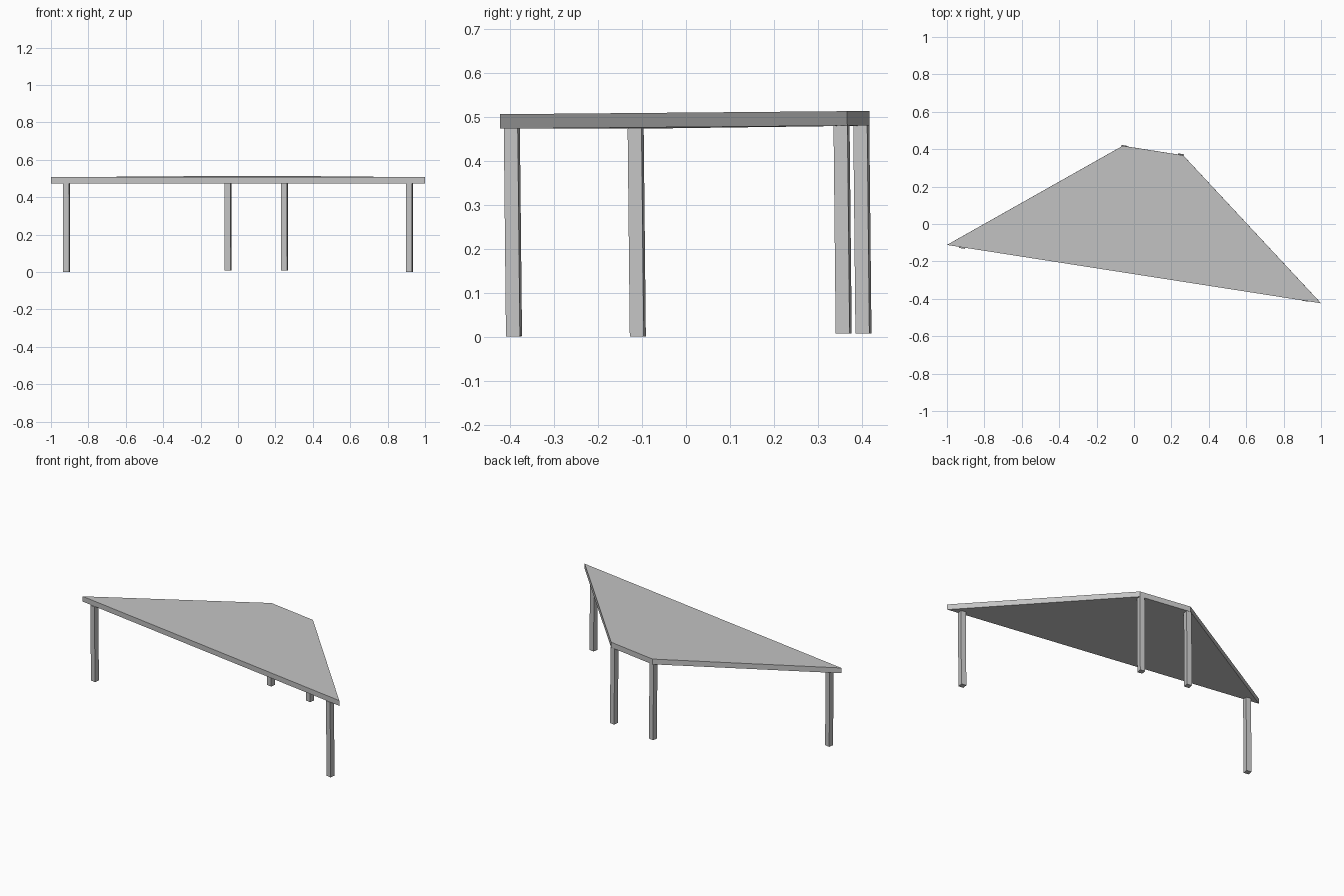
import bpy
import bmesh
import math
from mathutils import Matrix, Vector

cube = bpy.data.objects.get("Cube")
if cube:
    bpy.data.objects.remove(cube, do_unlink=True)

GREY = (0.55, 0.55, 0.55, 1)
grey = bpy.data.materials.new("plain grey")
grey.use_nodes = True
grey.diffuse_color = GREY
grey.node_tree.nodes["Principled BSDF"].inputs["Base Color"].default_value = GREY

TOP, THICK, LEG = 0.507, 0.033, 0.032
YAW = math.radians(-8.9)

# The whole table leans very slightly about its long front edge
pivot = Matrix.Translation((-1, -0.112, TOP))
axis = Vector((math.cos(YAW), math.sin(YAW), 0))
tilt = pivot @ Matrix.Rotation(0.0105, 4, axis) @ pivot.inverted()


def prism(name, outline, bottom, top):
    """Extrude a flat outline upward, then lean it with the table."""
    bm = bmesh.new()
    face = bm.faces.new([bm.verts.new((x, y, bottom)) for x, y in outline])
    ext = bmesh.ops.extrude_face_region(bm, geom=[face])
    verts = [v for v in ext["geom"] if isinstance(v, bmesh.types.BMVert)]
    bmesh.ops.translate(bm, verts=verts, vec=(0, 0, top - bottom))
    bmesh.ops.recalc_face_normals(bm, faces=bm.faces[:])
    bm.transform(tilt)
    mesh = bpy.data.meshes.new(name)
    bm.to_mesh(mesh)
    bm.free()
    mesh.materials.append(grey)
    obj = bpy.data.objects.new(name, mesh)
    bpy.context.collection.objects.link(obj)


# Four-sided tabletop slab
prism("tabletop", [(-1, -0.112), (1, -0.424), (0.263, 0.367), (-0.06, 0.418)],
      TOP - THICK, TOP)

# Square legs, turned to line up with the front edge
legs = {
    "front_right_leg": (-0.917, -0.115),
    "front_left_leg": (0.916, -0.397),
    "back_left_leg": (0.248, 0.354),
    "back_right_leg": (-0.054, 0.399),
}
turn = Matrix.Rotation(YAW, 2)
for name, centre in legs.items():
    square = [Vector(centre) + turn @ Vector((sx, sy)) * LEG / 2
              for sx, sy in ((-1, -1), (1, -1), (1, 1), (-1, 1))]
    prism(name, square, 0.001, TOP - THICK)
